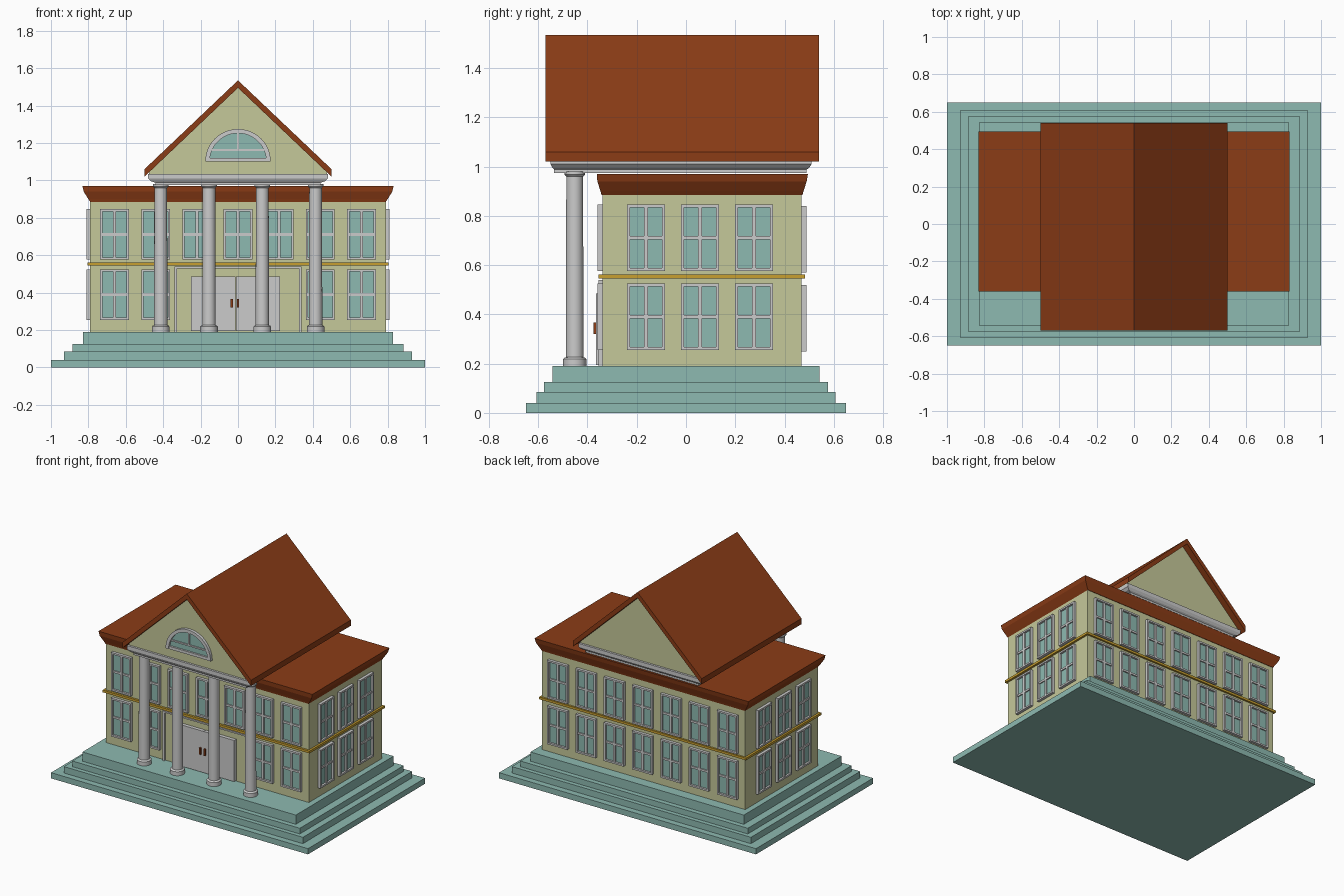
import bpy, bmesh
from math import sin, cos, pi
from mathutils import Matrix

if "Cube" in bpy.data.objects:
    bpy.data.objects.remove(bpy.data.objects["Cube"])


def mat(name, rgb):
    m = bpy.data.materials.new(name)
    m.diffuse_color = (*rgb, 1)
    m.use_nodes = True
    m.node_tree.nodes["Principled BSDF"].inputs["Base Color"].default_value = m.diffuse_color
    return m


TEAL = mat("teal", (0.27, 0.49, 0.44))
CREAM = mat("cream", (0.56, 0.58, 0.32))
ROOF = mat("roof_red", (0.26, 0.045, 0.008))
GOLD = mat("gold", (0.58, 0.35, 0.03))
GREY = None


def finish(name, bm, material):
    bmesh.ops.recalc_face_normals(bm, faces=bm.faces)
    me = bpy.data.meshes.new(name)
    bm.to_mesh(me)
    bm.free()
    if material:
        me.materials.append(material)
    return place(name, me)


def place(name, me, matrix=Matrix()):
    ob = bpy.data.objects.new(name, me)
    ob.matrix_world = matrix
    bpy.context.collection.objects.link(ob)
    return ob


def add_box(bm, x0, x1, y0, y1, z0, z1):
    m = Matrix.Translation(((x0 + x1) / 2, (y0 + y1) / 2, (z0 + z1) / 2))
    bmesh.ops.create_cube(bm, size=1, matrix=m @ Matrix.Diagonal((x1 - x0, y1 - y0, z1 - z0, 1)))


def boxes(name, material, *dims):
    bm = bmesh.new()
    for d in dims:
        add_box(bm, *d)
    return finish(name, bm, material)


def prism(name, material, pts, y0, y1):
    """Extrude an x-z outline along y."""
    bm = bmesh.new()
    f = bm.faces.new([bm.verts.new((x, y0, z)) for x, z in pts])
    r = bmesh.ops.extrude_face_region(bm, geom=[f])
    vs = [v for v in r["geom"] if isinstance(v, bmesh.types.BMVert)]
    bmesh.ops.translate(bm, verts=vs, vec=(0, y1 - y0, 0))
    return finish(name, bm, material)


def loft(name, material, rings):
    """Skin a stack of equal-length vertex rings and cap both ends."""
    bm = bmesh.new()
    rs = [[bm.verts.new(p) for p in ring] for ring in rings]
    n = len(rs[0])
    for a, b in zip(rs, rs[1:]):
        for i in range(n):
            j = (i + 1) % n
            bm.faces.new((a[i], a[j], b[j], b[i]))
    bm.faces.new(rs[0])
    bm.faces.new(rs[-1])
    return finish(name, bm, material)


def rect(hx, y0, y1, z):
    return [(-hx, y0, z), (hx, y0, z), (hx, y1, z), (-hx, y1, z)]


# stepped base
levels = [0, 0.04, 0.085, 0.125, 0.19]
for i, (hx, hy) in enumerate([(1, 0.65), (0.93, 0.607), (0.885, 0.577), (0.83, 0.543)]):
    boxes(f"step_{i + 1}", TEAL, (-hx, hx, -hy, hy, levels[i], levels[i + 1]))

# main block, gold belt and flat roof with flared cornice
boxes("walls", CREAM, (-0.79, 0.79, -0.34, 0.47, 0.19, 0.89))
boxes("belt_course", GOLD, (-0.805, 0.805, -0.355, 0.483, 0.545, 0.561))
loft("flat_roof", ROOF, [rect(0.79, -0.343, 0.473, 0.885), rect(0.80, -0.347, 0.477, 0.90),
                         rect(0.825, -0.36, 0.49, 0.94), rect(0.832, -0.362, 0.495, 0.97)])

# entablature under the gable
loft("entablature", GREY, [rect(0.44, -0.535, 0.49, 0.975), rect(0.44, -0.535, 0.49, 0.988),
                           rect(0.465, -0.542, 0.50, 0.995), rect(0.48, -0.55, 0.51, 1.01),
                           rect(0.48, -0.55, 0.51, 1.035)])

# pediment and gable roof
prism("pediment", CREAM, [(-0.475, 1.03), (0.475, 1.03), (0.475, 1.05), (0, 1.5), (-0.475, 1.05)],
      -0.535, 0.495)
prism("gable_roof", ROOF, [(-0.5, 1.02), (-0.5, 1.06), (0, 1.535), (0.5, 1.06), (0.5, 1.02),
                           (0, 1.495)], -0.57, 0.54)


# half-round window in the pediment
def arc(r, n=24):
    return [(r * cos(pi * i / n), 1.10 + r * sin(pi * i / n)) for i in range(n + 1)]


prism("arch_frame", GREY, arc(0.175) + arc(0.152)[::-1], -0.555, -0.53)
prism("arch_glass", TEAL, arc(0.16), -0.54, -0.53)
boxes("arch_bars", GREY, (-0.155, 0.155, -0.553, -0.53, 1.10, 1.12),
      (-0.14, 0.14, -0.548, -0.53, 1.157, 1.167),
      (-0.006, 0.006, -0.548, -0.53, 1.16, 1.255))

# columns
profile = [(0.047, 0.19), (0.047, 0.218), (0.042, 0.224), (0.036, 0.226), (0.034, 0.96),
           (0.042, 0.968), (0.042, 0.98)]
for i, cx in enumerate([-0.413, -0.155, 0.13, 0.415]):
    ob = loft(f"column_{i + 1}", GREY,
              [[(cx + r * cos(k * pi / 16), -0.452 + r * sin(k * pi / 16), z) for k in range(32)]
               for r, z in profile])
    bpy.context.view_layer.objects.active = ob
    ob.select_set(True)
    bpy.ops.object.shade_smooth_by_angle()
    ob.select_set(False)

# entrance: surround, two door leaves, handles
boxes("door_surround", GREY, (-0.34, -0.325, -0.355, -0.335, 0.19, 0.54),
      (0.325, 0.34, -0.355, -0.335, 0.19, 0.54), (-0.325, 0.325, -0.355, -0.335, 0.53, 0.54))
boxes("doors", GREY, (-0.25, -0.014, -0.365, -0.335, 0.195, 0.485),
      (-0.011, 0.225, -0.365, -0.335, 0.195, 0.485))
boxes("door_handles", ROOF, (-0.04, -0.028, -0.375, -0.36, 0.32, 0.367),
      (-0.006, 0.006, -0.375, -0.36, 0.32, 0.367))

# one window facing -y, wall plane at y = 0, then reused on every side
W, H, T = 0.077, 0.135, 0.012
frame = boxes("window_frame", GREY,
              (-W, -W + T, -0.02, 0.002, -H, H), (W - T, W, -0.02, 0.002, -H, H),
              (-W + T, W - T, -0.02, 0.002, -H, -H + T), (-W + T, W - T, -0.02, 0.002, H - T, H),
              (-0.008, 0.008, -0.016, 0.002, -H + T, H - T),
              (-W + T, W - T, -0.014, 0.002, -0.007, 0.007))
glass = boxes("window_glass", TEAL, (-W + T, W - T, -0.006, 0.002, -H + T, H - T))


def window(x, y, z, angle):
    m = Matrix.Translation((x, y, z)) @ Matrix.Rotation(angle, 4, "Z")
    place("window_frame", frame.data, m)
    place("window_glass", glass.data, m)


for z in (0.39, 0.711):
    for i in range(-3, 4):
        if z > 0.5 or abs(i) > 1:
            window(i * 0.22, -0.34, z, 0)
        window(i * 0.22, 0.47, z - 0.005, pi)
    for y in (-0.163, 0.056, 0.276):
        window(0.79, y, z, pi / 2)
        window(-0.79, y, z, -pi / 2)
bpy.data.objects.remove(frame)
bpy.data.objects.remove(glass)
